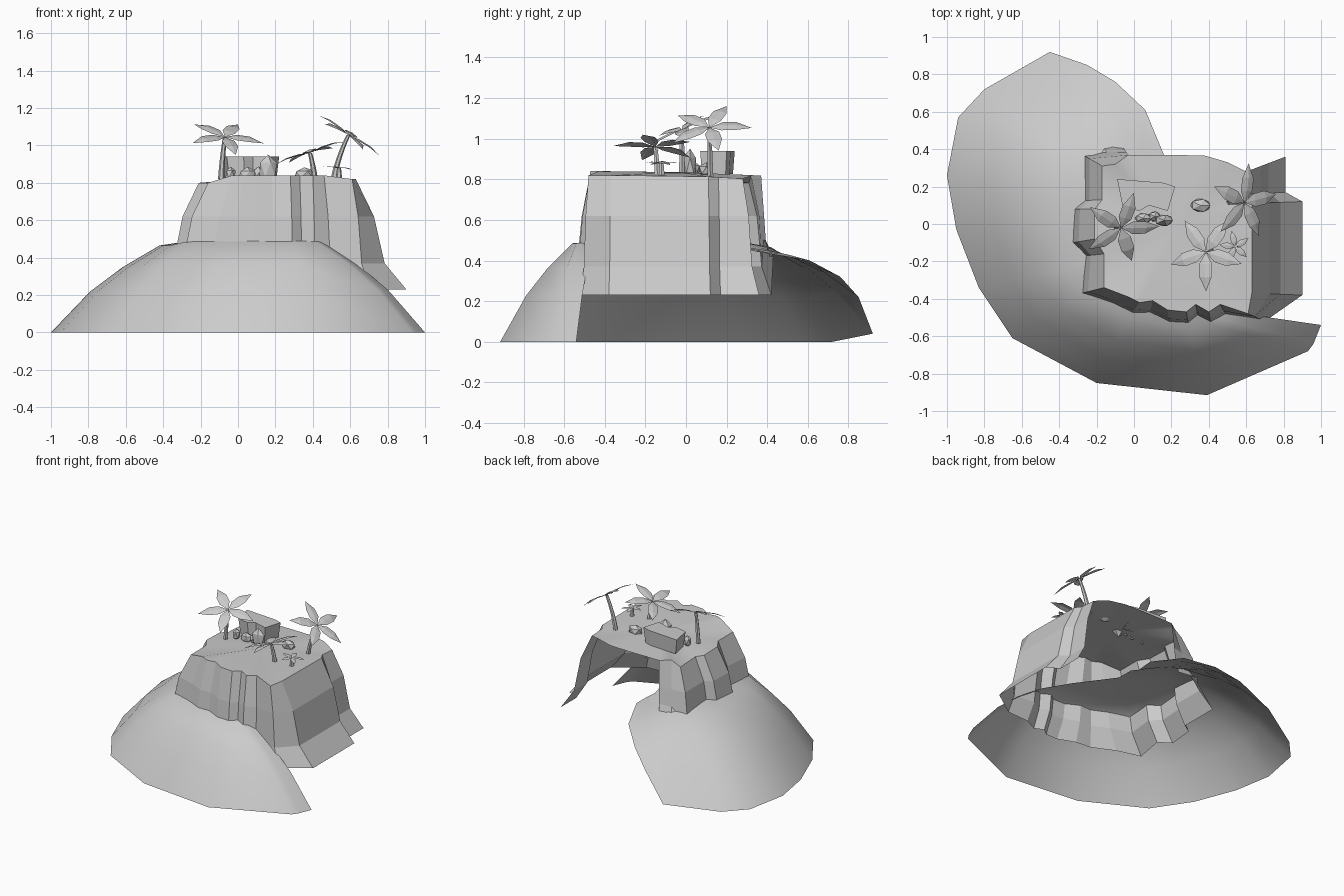
import bpy, bmesh, math, random
from mathutils import Vector, Matrix

if "Cube" in bpy.data.objects:
    bpy.data.objects.remove(bpy.data.objects["Cube"])

random.seed(4)


def make(name, verts, faces, smooth=False):
    me = bpy.data.meshes.new(name)
    me.from_pydata([tuple(v) for v in verts], [], faces)
    me.update()
    ob = bpy.data.objects.new(name, me)
    bpy.context.collection.objects.link(ob)
    for p in me.polygons:
        p.use_smooth = smooth
    return ob


def strip_faces(cols, rows):
    """Quads between neighbouring columns; each column runs top to bottom."""
    return [(i * rows + j, i * rows + j + 1, (i + 1) * rows + j + 1, (i + 1) * rows + j)
            for i in range(cols - 1) for j in range(rows - 1)]


# Beach: open dome; each column is outer x, y, z then ridge x, y
beach = [(.16, .37, .44, .12, .2), (.06, .61, .40, .04, .3), (-.10, .76, .32, -.03, .36),
         (-.25, .85, .22, -.1, .4), (-.45, .92, .04, -.2, .42), (-.80, .72, 0, -.32, .34),
         (-.94, .57, 0, -.38, .26), (-1, .26, 0, -.42, .12), (-.95, -.03, 0, -.4, -.06),
         (-.83, -.34, 0, -.36, -.24), (-.65, -.61, 0, -.28, -.36), (-.2, -.85, 0, -.04, -.5),
         (.39, -.915, 0, .3, -.56), (.93, -.68, 0, .42, -.54), (.96, -.64, 0, .44, -.5),
         (1, -.54, 0, .45, -.46)]
centre = Vector((.12, -.02, .5))
verts = []
for ox, oy, oz, rx, ry in beach:
    rz = .485 if ry < -.3 else .465
    o, r = Vector((ox, oy, oz)), Vector((rx, ry, rz))
    col = [centre, r.lerp(centre, .4)]
    col[1].z = .498
    for t, f in ((1, 1), (.66, .75), (.36, .47), (0, 0)):
        p = o.lerp(r, t)
        p.z = oz + (rz - oz) * f
        col.append(p)
    verts += col
dome = make("beach", verts, strip_faces(len(beach), 6), True)
bm = bmesh.new()
bm.from_mesh(dome.data)
bmesh.ops.remove_doubles(bm, verts=bm.verts, dist=.0005)
bm.to_mesh(dome.data)
bm.free()

# Cliff: each column is top x, y then foot x, y; open at the back
cliff = [(-.03, .37, -.06, .41), (-.1, .32, -.18, .43), (-.17, .31, -.36, .42),
         (-.17, .13, -.36, .12), (-.21, .08, -.43, .08), (-.21, -.08, -.45, -.12),
         (-.16, -.16, -.36, -.18), (-.16, -.34, -.4, -.4), (-.03, -.39, -.22, -.45),
         (.03, -.42, -.05, -.53), (.1, -.41, .07, -.54), (.18, -.46, .2, -.59),
         (.28, -.47, .3, -.59), (.33, -.43, .35, -.55), (.4, -.47, .42, -.58),
         (.46, -.43, .52, -.53), (.61, -.48, .7, -.52), (.63, -.37, .9, -.38),
         (.63, .11, .9, .12), (.6, .16, .81, .17), (.6, .28, .81, .36)]


def top_z(x, y):
    return .84 - (.04 if x < -.15 else 0) - max(0, y) * .06 - (.02 if x > .59 else 0)


verts = []
for i, (tx, ty, fx, fy) in enumerate(cliff):
    t, f = Vector((tx, ty, 0)), Vector((fx, fy, 0))
    low = (.5, .42) if i < 2 else (.37, .23)  # shallow foot at the open back end
    for k, z in ((0, top_z(tx, ty)), (.36, .62), (.57, low[0]), (1, low[1])):
        p = t.lerp(f, k)
        p.z = z
        verts.append(p)
make("cliff_wall", verts, strip_faces(len(cliff), 4))

# Plateau: cap over the cliff rim
rim = [(c[0], c[1]) for c in cliff] + [(.5, .33), (.38, .365), (.2, .37)]
mid = len(rim)
make("plateau", [(x, y, top_z(x, y)) for x, y in rim] + [(.22, -.03, .835)],
     [(i, (i + 1) % mid, mid) for i in range(mid)], True)


# Palms: bent trunk plus folded leaves on a tilted crown
def leaves(name, crown, normal, yaw, length, width):
    q = Vector((0, 0, 1)).rotation_difference(Vector(normal).normalized())
    verts, faces = [], []
    for k in range(5):
        rot = q.to_matrix() @ Matrix.Rotation(math.radians(yaw + 72 * k), 3, 'Z')
        b = len(verts)
        for x, y, z in ((0, 0, 0), (.3, -.8, .03), (.62, -.8, .03), (1, 0, -.03),
                        (.62, .8, .03), (.3, .8, .03), (.3, 0, .055), (.65, 0, .055)):
            verts.append(Vector(crown) + rot @ Vector((x * length, y * width, z * length)))
        faces += [tuple(b + i for i in f) for f in
                  ((0, 1, 6), (1, 2, 7, 6), (2, 3, 7), (0, 6, 5), (6, 7, 4, 5), (7, 3, 4))]
    make(name, verts, faces)


def trunk(name, base, crown):
    a, c = Vector(base), Vector(crown)
    verts, n, rings = [], 6, 5
    for i in range(n + 1):
        for j in range(rings):
            t = j / (rings - 1)
            p = c.lerp(a, t)
            p.x -= .12 * (c.x - a.x) * 4 * t * (1 - t)
            w = 2 * math.pi * i / n
            r = .011 + .006 * t
            verts.append(p + Vector((r * math.cos(w), r * math.sin(w), 0)))
    make(name, verts, strip_faces(n + 1, rings))


palms = [((-.09, -.02, .82), (-.07, -.02, 1.045), (.15, -.45, 1), 0),
         ((.51, .12, .81), (.59, .115, 1.055), (.65, -.1, 1), 11),
         ((.41, -.14, .82), (.385, -.15, .96), (-.33, .05, 1), -18)]
for i, (base, crown, normal, yaw) in enumerate(palms, 1):
    trunk(f"palm_trunk_{i}", base, crown)
    leaves(f"palm_leaves_{i}", crown, normal, yaw, .21, .045)
leaves("small_plant", (.54, -.12, .88), (.1, 0, 1), 30, .085, .02)
trunk("small_plant_stem", (.54, -.12, .82), (.54, -.12, .88))

# Large slab rock: narrow foot, wider top
top = [(-.06, .09), (.03, .07), (.08, .1), (.18, .07), (.22, .2), (.16, .22), (-.09, .24)]
n = len(top)
make("slab_rock", [(.08 + (x - .08) * .9, .15 + (y - .15) * .9, .825) for x, y in top] +
     [(x, y, .94) for x, y in top],
     [(i, (i + 1) % n, n + (i + 1) % n, n + i) for i in range(n)] + [tuple(range(n, 2 * n))])

# Small faceted rocks
rocks = [(.16, .02, .87, .055, .035, .085), (.05, .03, .845, .05, .03, .04),
         (.11, .04, .85, .035, .03, .04), (-.04, .04, .845, .03, .03, .045),
         (.355, .1, .845, .06, .04, .04)]
for i, (x, y, z, a, b, c) in enumerate(rocks, 1):
    bm = bmesh.new()
    bmesh.ops.create_icosphere(bm, subdivisions=1, radius=1)
    for v in bm.verts:
        v.co *= random.uniform(.92, 1.05)
        v.co = Vector((x + v.co.x * a, y + v.co.y * b, z + v.co.z * c))
    me = bpy.data.meshes.new(f"rock_{i}")
    bm.to_mesh(me)
    bm.free()
    bpy.context.collection.objects.link(bpy.data.objects.new(f"rock_{i}", me))
